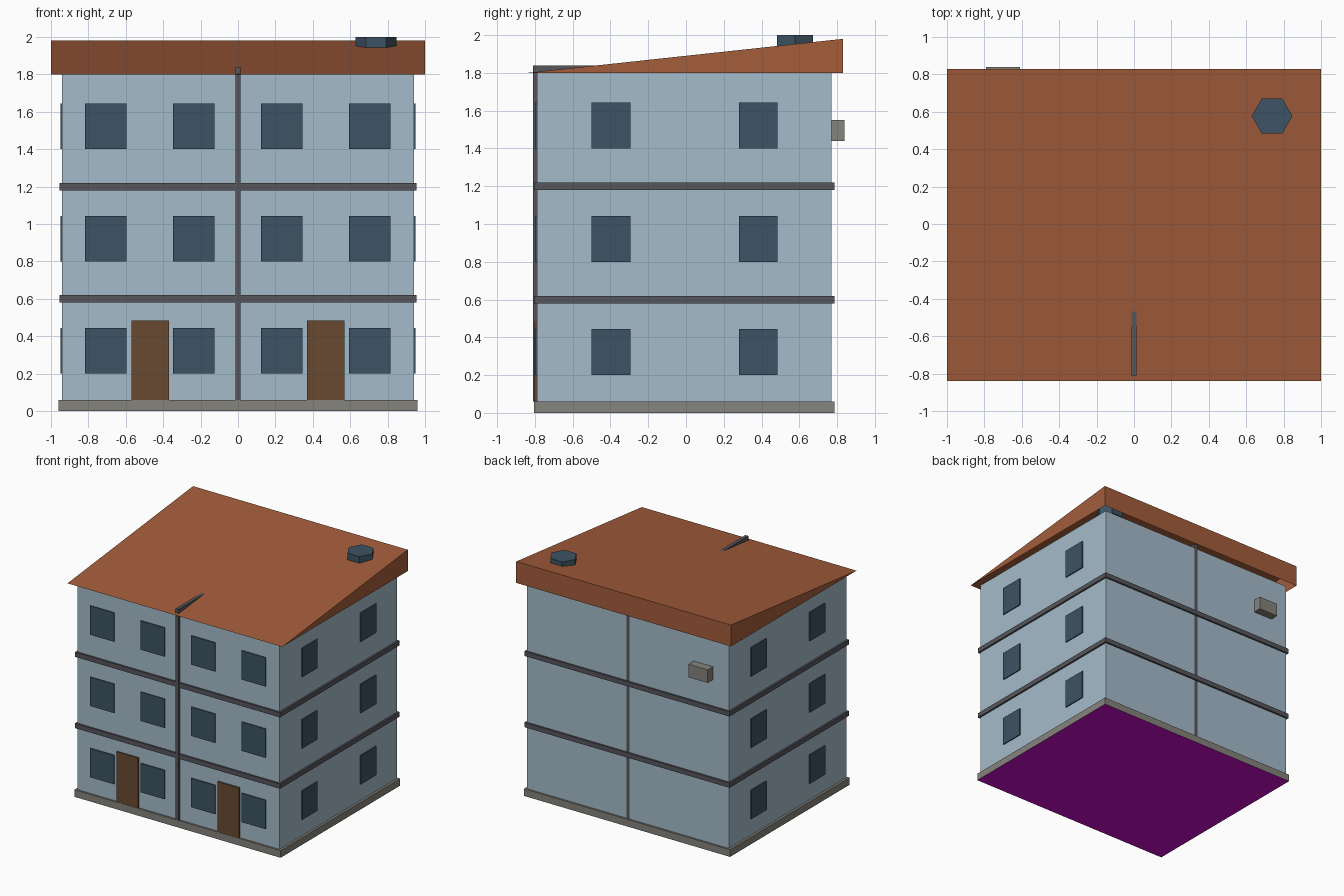
import bpy, bmesh
from math import pi

cube = bpy.data.objects.get("Cube")
if cube:
    bpy.data.objects.remove(cube, do_unlink=True)


def material(name, r, g, b):
    """Flat colour given as 0-255 sRGB, stored linear."""
    lin = [((c / 255 + 0.055) / 1.055) ** 2.4 for c in (r, g, b)] + [1]
    m = bpy.data.materials.new(name)
    m.use_nodes = True
    m.diffuse_color = lin
    bsdf = next(n for n in m.node_tree.nodes if n.type == 'BSDF_PRINCIPLED')
    bsdf.inputs["Base Color"].default_value = lin
    return m


WALL = material("pale blue", 164, 187, 202)
ROOF = material("terracotta", 163, 93, 59)
GLASS = material("dark blue glass", 61, 83, 99)
WOOD = material("brown wood", 104, 74, 50)
TRIM = material("dark grey trim", 86, 86, 92)
STONE = material("warm grey stone", 133, 131, 124)
UNDER = material("magenta underside", 204, 13, 204)


def add_mesh(name, bm, *mats):
    bmesh.ops.recalc_face_normals(bm, faces=bm.faces)
    mesh = bpy.data.meshes.new(name)
    bm.to_mesh(mesh)
    bm.free()
    for m in mats:
        mesh.materials.append(m)
    obj = bpy.data.objects.new(name, mesh)
    bpy.context.collection.objects.link(obj)
    return obj


def box(name, x, y, z, *mats):
    """Box spanning the given (low, high) ranges."""
    bm = bmesh.new()
    bmesh.ops.create_cube(bm, size=1)
    for v in bm.verts:
        v.co = [r[0] if c < 0 else r[1] for c, r in zip(v.co, (x, y, z))]
    return add_mesh(name, bm, *mats)


# Main body
FRONT, BACK, SIDE, EAVE = -0.79, 0.77, 0.94, 1.8
box("walls", (-SIDE, SIDE), (FRONT, BACK), (0.06, EAVE), WALL)

# Foundation with a differently coloured underside
base = box("foundation", (-0.96, 0.96), (-0.805, 0.785), (0, 0.06), STONE, UNDER)
for face in base.data.polygons:
    face.material_index = int(face.normal.z < -0.5)

# Floor bands and the central divider that pokes through the roof
for i, z in enumerate((0.6, 1.2)):
    box(f"floor_band_{i}", (-0.955, 0.955), (-0.805, 0.785),
        (z - 0.02, z + 0.02), TRIM)
box("central_divider", (-0.014, 0.014), (-0.81, BACK + 0.001), (0.06, 1.84), TRIM)

# Windows: four across the front and two on each side, on three floors
for floor in range(3):
    z = (0.2 + 0.6 * floor, 0.443 + 0.6 * floor)
    for i, x in enumerate((-0.708, -0.237, 0.233, 0.704)):
        box(f"front_window_{floor}_{i}", (x - 0.111, x + 0.111),
            (FRONT - 0.009, FRONT + 0.005), z, GLASS)
    for side, s in (("left", 1), ("right", -1)):
        for i, y in enumerate((-0.397, 0.383)):
            ends = sorted((s * (SIDE - 0.005), s * (SIDE + 0.009)))
            box(f"{side}_window_{floor}_{i}", ends, (y - 0.102, y + 0.102), z, GLASS)

# Doors
for side, x in (("right", -0.47), ("left", 0.47)):
    box(f"{side}_door", (x - 0.1, x + 0.1), (FRONT - 0.013, FRONT + 0.005),
        (0.06, 0.483), WOOD)

# Single-pitch roof, open below
bm = bmesh.new()
ends = []
for x in (-1, 1):
    ends.append([bm.verts.new((x, y, z)) for y, z in
                 ((-0.84, EAVE), (0.83, EAVE), (0.83, 1.98))])
(a, b, c), (d, e, f) = ends
for loop in ((a, b, c), (d, e, f), (a, d, f, c), (b, e, f, c)):
    bm.faces.new(loop)
add_mesh("roof", bm, ROOF)

# Hexagonal skylight
bm = bmesh.new()
bmesh.ops.create_cone(bm, cap_ends=True, segments=6, radius1=0.109,
                      radius2=0.109, depth=0.12)
skylight = add_mesh("skylight", bm, GLASS)
skylight.location = (0.738, 0.577, 1.94)
skylight.rotation_euler.z = pi / 2

# Wall-mounted cooling unit on the back
box("cooling_unit", (-0.79, -0.61), (BACK - 0.01, 0.84), (1.44, 1.55), STONE)
